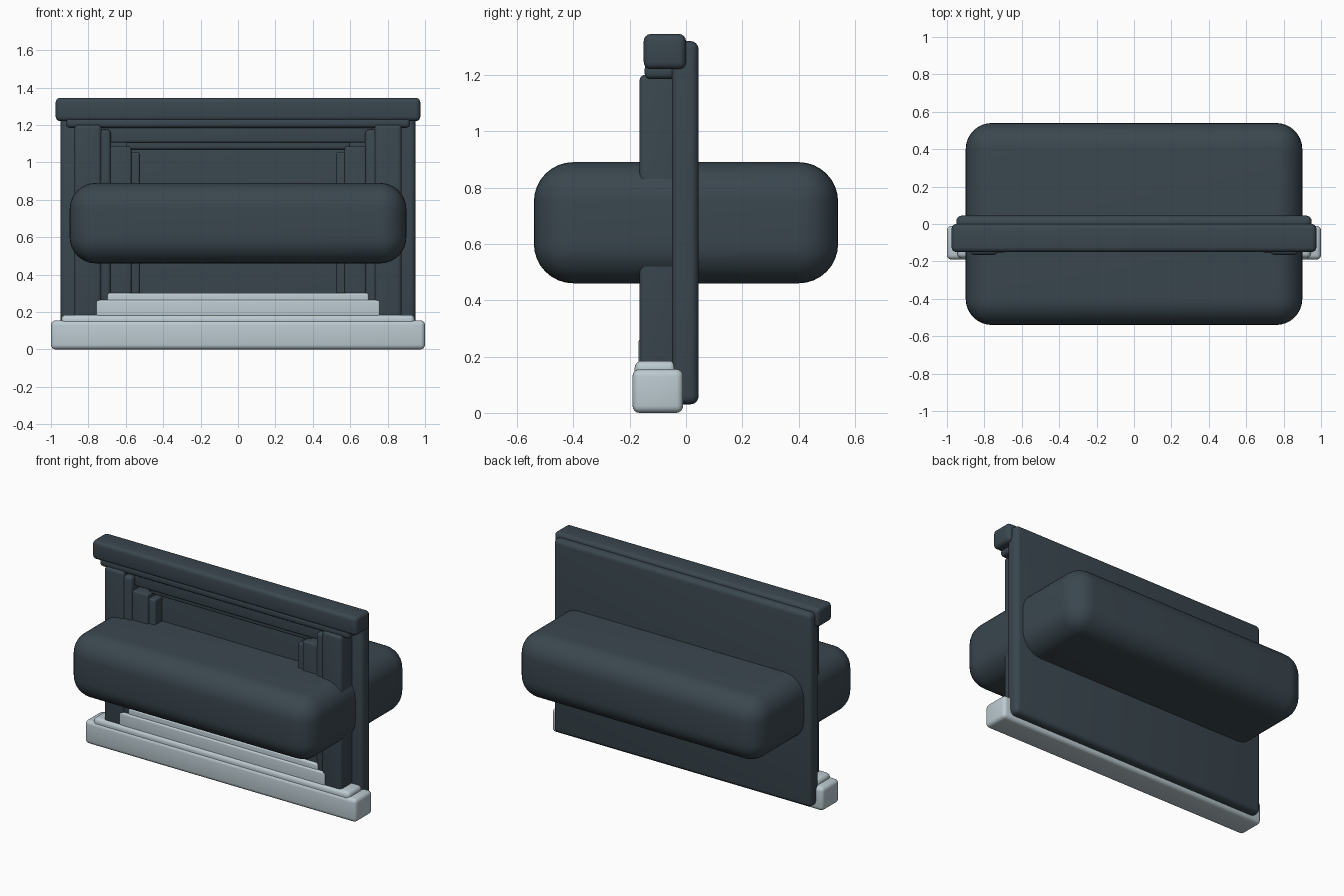
import bpy, bmesh, math

if "Cube" in bpy.data.objects:
    bpy.data.objects.remove(bpy.data.objects["Cube"])


def material(name, rgb):
    m = bpy.data.materials.new(name)
    m.diffuse_color = (*rgb, 1)
    m.use_nodes = True
    m.node_tree.nodes["Principled BSDF"].inputs["Base Color"].default_value = m.diffuse_color
    return m


DARK = material("dark_slate", (0.042, 0.062, 0.077))
LIGHT = material("pale_stone", (0.50, 0.59, 0.63))


def box(name, x, y, z, mat, bevel=0.02, segments=4):
    """Rounded box from (min, max) ranges."""
    bm = bmesh.new()
    bmesh.ops.create_cube(bm, size=1)
    for v in bm.verts:
        v.co = [r[0] + (c + 0.5) * (r[1] - r[0]) for c, r in zip(v.co, (x, y, z))]
    bmesh.ops.bevel(bm, geom=bm.edges[:], offset=bevel, segments=segments,
                    profile=0.5, affect='EDGES', clamp_overlap=True)
    me = bpy.data.meshes.new(name)
    bm.to_mesh(me)
    bm.free()
    ob = bpy.data.objects.new(name, me)
    bpy.context.collection.objects.link(ob)
    me.materials.append(mat)
    bpy.ops.object.select_all(action='DESELECT')
    ob.select_set(True)
    bpy.context.view_layer.objects.active = ob
    bpy.ops.object.shade_smooth_by_angle(angle=math.radians(35))
    return ob


def wide(name, half, y, z, mat, bevel=0.02):
    return box(name, (-half, half), y, z, mat, bevel)


def pair(name, x, y, z, mat, bevel=0.02):
    box(name + "_right", x, y, z, mat, bevel)
    box(name + "_left", (-x[1], -x[0]), y, z, mat, bevel)


# back panel and the large rounded block passing through it
wide("back_panel", 0.95, (-0.05, 0.045), (0.03, 1.32), DARK, 0.03)
box("rounded_block", (-0.9, 0.9), (-0.54, 0.54), (0.46, 0.89), DARK, 0.14, 8)

# cornice and stepped lintels
wide("cornice", 0.975, (-0.15, 0.0), (1.22, 1.345), DARK, 0.025)
wide("cornice_moulding", 0.92, (-0.147, -0.02), (1.185, 1.24), DARK, 0.02)
wide("upper_lintel", 0.72, (-0.115, -0.03), (1.105, 1.21), DARK, 0.012)
wide("lower_lintel", 0.60, (-0.09, -0.03), (1.07, 1.13), DARK, 0.012)

# stepped side posts
pair("outer_post", (0.73, 0.875), (-0.165, -0.03), (0.15, 1.2), DARK, 0.02)
pair("outer_post_step", (0.68, 0.86), (-0.153, -0.03), (0.15, 1.175), DARK, 0.02)
pair("inner_post", (0.57, 0.685), (-0.14, -0.03), (0.15, 1.085), DARK, 0.012)
pair("inner_post_step", (0.525, 0.66), (-0.125, -0.03), (0.15, 1.055), DARK, 0.012)

# pale stepped base
wide("base_slab", 1.0, (-0.19, -0.01), (0.0, 0.155), LIGHT, 0.025)
wide("base_step", 0.945, (-0.182, -0.035), (0.12, 0.185), LIGHT, 0.025)
wide("sill", 0.76, (-0.168, -0.035), (0.15, 0.265), LIGHT, 0.012)
wide("sill_step", 0.70, (-0.157, -0.035), (0.22, 0.302), LIGHT, 0.012)
